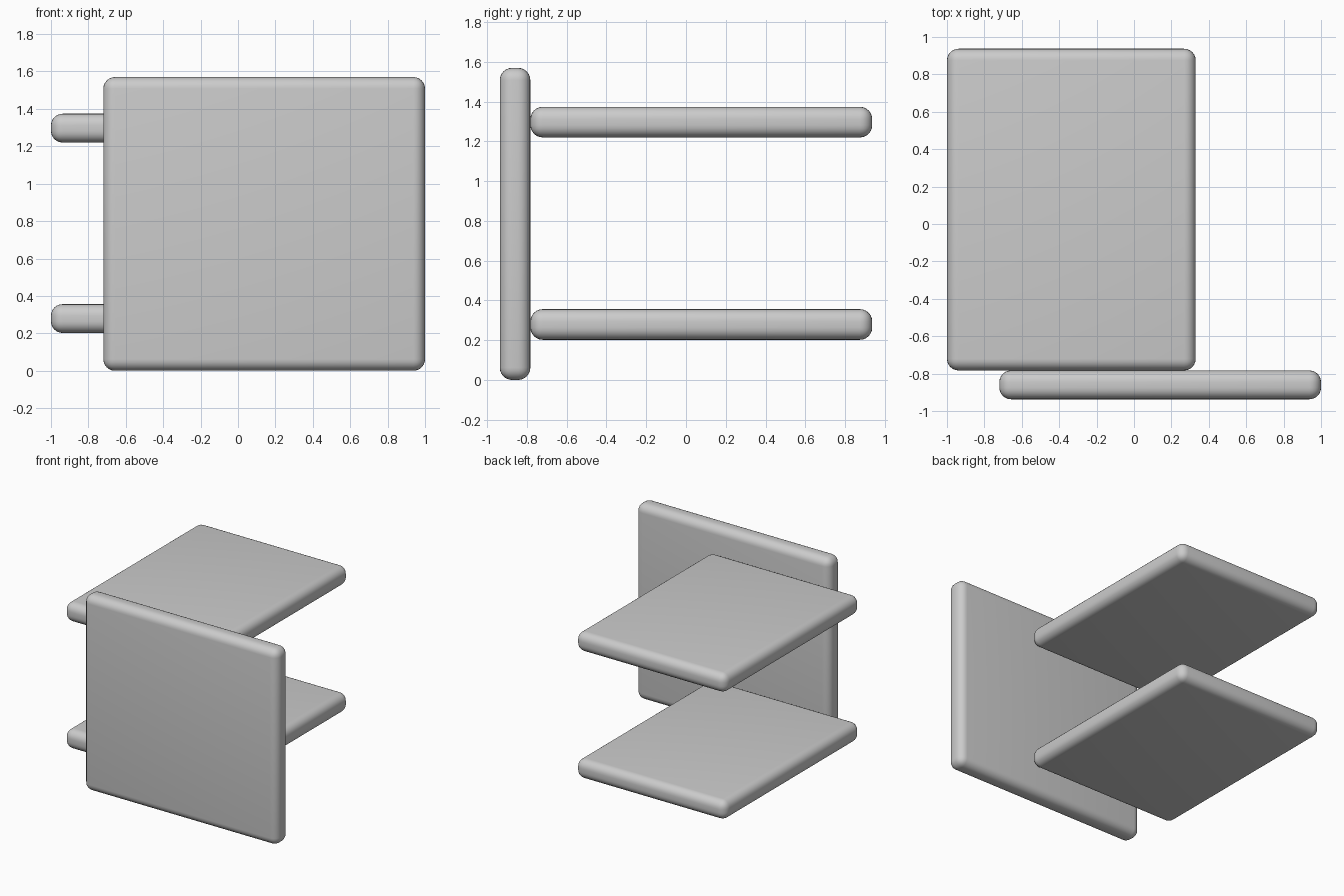
import bpy
from mathutils import Vector

if "Cube" in bpy.data.objects:
    bpy.data.objects.remove(bpy.data.objects["Cube"])


def panel(name, lo, hi, radius=0.062):
    """Rounded slab spanning the corners lo and hi."""
    lo, hi = Vector(lo), Vector(hi)
    bpy.ops.mesh.primitive_cube_add(size=1, location=(lo + hi) / 2)
    ob = bpy.context.object
    ob.name = name
    ob.scale = hi - lo
    bpy.ops.object.transform_apply(location=False, rotation=False, scale=True)
    bevel = ob.modifiers.new("rounded_edges", 'BEVEL')
    bevel.width = radius
    bevel.segments = 6
    bpy.ops.object.modifier_apply(modifier=bevel.name)
    bpy.ops.object.shade_smooth_by_angle()
    return ob


THICK = 0.154
FRONT, BACK = -0.937, 0.937
JOINT = FRONT + THICK

# Upright front panel
panel("front_panel", (-0.72, FRONT, 0.0), (1.0, JOINT, 1.57))

# Two shelves butting against the back of the upright panel
for name, z in (("lower_shelf", 0.202), ("upper_shelf", 1.22)):
    panel(name, (-1.0, JOINT, z), (0.33, BACK, z + THICK))
